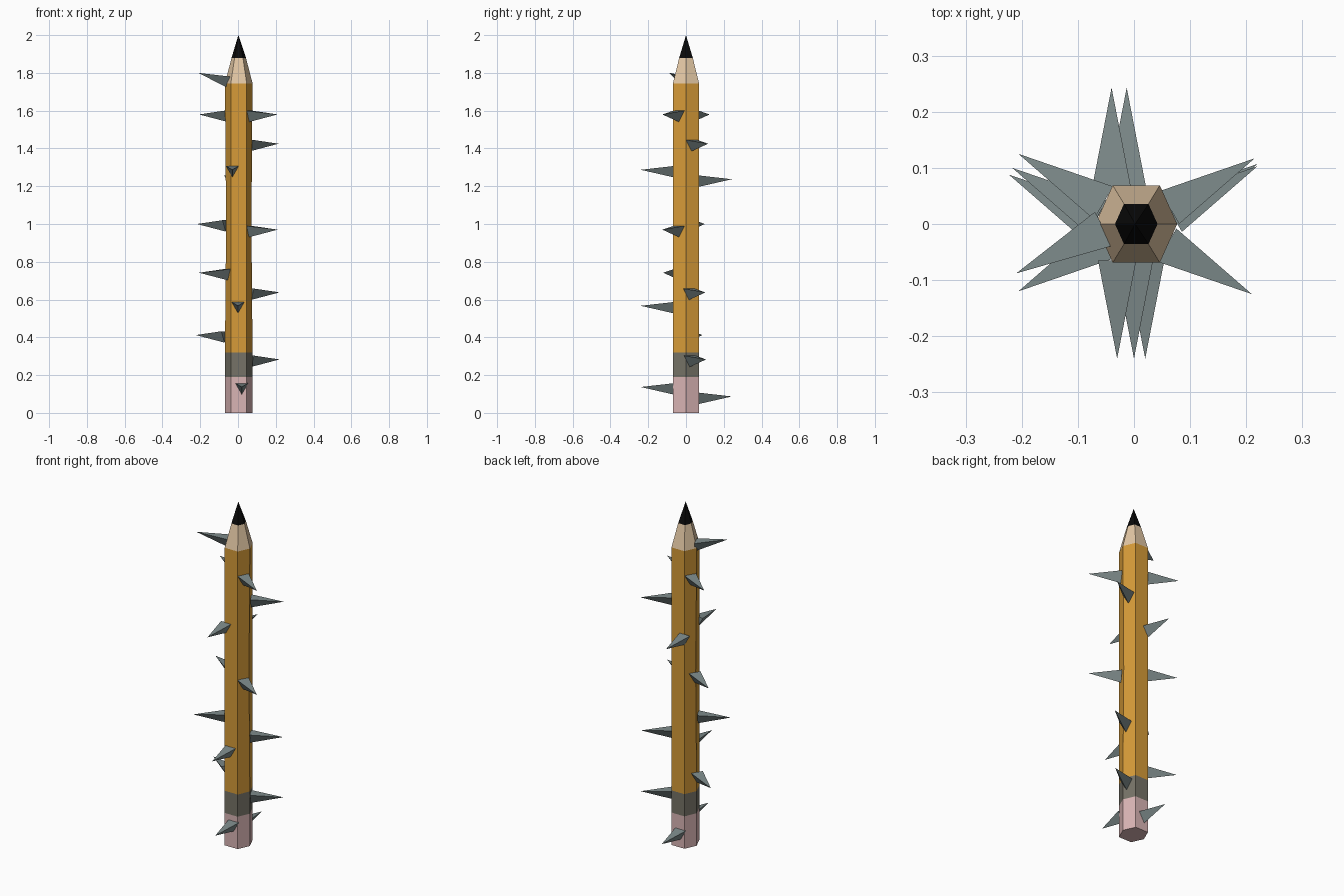
import bpy, bmesh
from math import radians, cos, sin
from mathutils import Vector

cube = bpy.data.objects.get("Cube")
if cube:
    bpy.data.objects.remove(cube, do_unlink=True)


def material(name, colour):
    m = bpy.data.materials.new(name)
    m.use_nodes = True
    m.diffuse_color = (*colour, 1)
    bsdf = m.node_tree.nodes["Principled BSDF"]
    bsdf.inputs["Base Color"].default_value = (*colour, 1)
    bsdf.inputs["Roughness"].default_value = 0.8
    return m


pink = material("eraser pink", (0.70, 0.46, 0.46))
grey = material("ferrule grey", (0.18, 0.17, 0.135))
orange = material("paint orange", (0.68, 0.33, 0.04))
wood = material("bare wood", (0.76, 0.57, 0.37))
black = material("lead black", (0.003, 0.003, 0.003))
steel = material("thorn grey", (0.21, 0.26, 0.26))


def finish(name, bm, mat):
    bmesh.ops.recalc_face_normals(bm, faces=bm.faces)
    mesh = bpy.data.meshes.new(name)
    bm.to_mesh(mesh)
    bm.free()
    mesh.materials.append(mat)
    obj = bpy.data.objects.new(name, mesh)
    bpy.context.collection.objects.link(obj)
    return obj


def hex_ring(bm, z, scale, side):
    # Six corners: flats face front and back, side is the half width in x
    corners = [(side, 0), (0.042, 0.069), (-0.042, 0.069),
               (-side, 0), (-0.042, -0.069), (0.042, -0.069)]
    return [bm.verts.new((0.004 + x * scale, y * scale, z)) for x, y in corners]


def hex_part(name, mat, levels, apex=None):
    """Loft hexagons through (height, scale, side) levels, closing to an apex if given."""
    bm = bmesh.new()
    rings = [hex_ring(bm, *level) for level in levels]
    for low, high in zip(rings, rings[1:]):
        for i in range(6):
            j = (i + 1) % 6
            bm.faces.new((low[i], low[j], high[j], high[i]))
    bm.faces.new(rings[0][::-1])
    if apex:
        tip = bm.verts.new((0.002, 0, apex))
        for i in range(6):
            bm.faces.new((rings[-1][i], rings[-1][(i + 1) % 6], tip))
    else:
        bm.faces.new(rings[-1])
    return finish(name, bm, mat)


# Pencil shaft, from the eraser up to the lead
W = 0.073
hex_part("eraser", pink, [(0, 1, W), (0.19, 1, W)])
hex_part("ferrule", grey, [(0.19, 1, W), (0.32, 1, W)])
hex_part("painted_shaft", orange, [(0.32, 1, W), (1.0, 1, 0.067), (1.745, 1, W)])
hex_part("sharpened_wood", wood, [(1.745, 1, W), (1.88, 0.52, W)])
hex_part("lead", black, [(1.88, 0.52, W)], apex=2.0)


def thorn(name, angle, tip, rise=0.0):
    """Three-sided thorn with a flat upper side, pointing out at the given angle."""
    out = Vector((cos(radians(angle)), sin(radians(angle)), 0))
    across = Vector((-out.y, out.x, 0))
    up = Vector((0, 0, 1))
    tip = Vector(tip)
    base = tip - out * 0.175 - up * rise
    bm = bmesh.new()
    a, b, c = [bm.verts.new(base + across * s + up * h)
               for s, h in ((-0.034, 0.02), (0.034, 0.02), (0, -0.04))]
    t = bm.verts.new(tip)
    for tri in ((a, b, c), (a, b, t), (b, c, t), (c, a, t)):
        bm.faces.new(tri)
    finish(name, bm, steel)


# Thorns grouped by the flat they grow from: outward angle and tip points
groups = {
    "front": (-90, [(-0.03, -0.24, 1.287), (0.0, -0.24, 0.567), (0.02, -0.24, 0.137)]),
    "back": (90, [(-0.04, 0.243, 1.237), (-0.013, 0.243, 0.087)]),
    "front_left": (-30, [(0.21, -0.125, 1.58), (0.21, -0.125, 0.97)]),
    "back_left": (30, [(0.215, 0.117, 1.425), (0.22, 0.103, 0.638), (0.22, 0.107, 0.283)]),
    "back_right": (150, [(-0.206, 0.125, 1.58), (-0.217, 0.1, 1.0), (-0.223, 0.088, 0.412)]),
    "front_right": (210, [(-0.206, -0.12, 0.742)]),
}
for side, (angle, tips) in groups.items():
    for n, tip in enumerate(tips, 1):
        thorn(f"thorn_{side}_{n}", angle, tip)

# The topmost thorn tilts upward
thorn("thorn_front_right_top", 207, (-0.21, -0.088, 1.8), rise=0.04)
